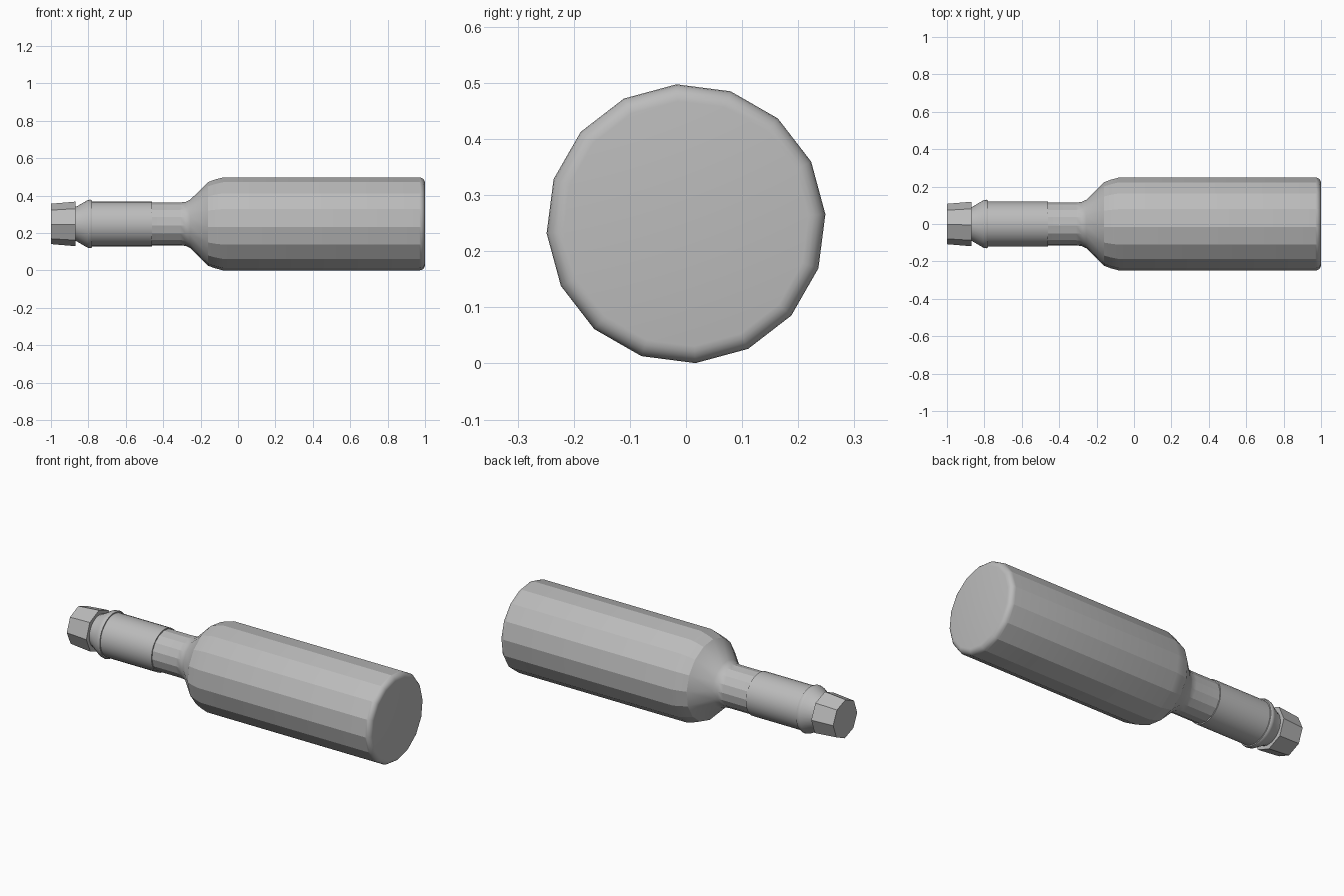
import bpy, bmesh, math

if "Cube" in bpy.data.objects:
    bpy.data.objects.remove(bpy.data.objects["Cube"])

CZ = 0.249  # height of the tool axis
grey = bpy.data.materials.new("plain grey")
grey.diffuse_color = (0.5, 0.5, 0.5, 1)
grey.use_nodes = True
grey.node_tree.nodes["Principled BSDF"].inputs["Base Color"].default_value = grey.diffuse_color


def lathe(name, profile, sides, phase, angle):
    """Turn an (x, radius) profile around the long axis and cap both ends."""
    bm = bmesh.new()
    rings = []
    for x, r in profile:
        turn = [math.radians(phase) + 2 * math.pi * i / sides for i in range(sides)]
        rings.append([bm.verts.new((x, r * math.cos(a), CZ + r * math.sin(a))) for a in turn])
    for a, b in zip(rings, rings[1:]):
        for i in range(sides):
            j = (i + 1) % sides
            bm.faces.new((a[i], a[j], b[j], b[i]))
    bm.faces.new(rings[0])
    bm.faces.new(rings[-1])
    bmesh.ops.recalc_face_normals(bm, faces=bm.faces)
    mesh = bpy.data.meshes.new(name)
    bm.to_mesh(mesh)
    bm.free()
    mesh.materials.append(grey)
    ob = bpy.data.objects.new(name, mesh)
    bpy.context.collection.objects.link(ob)
    bpy.ops.object.select_all(action='DESELECT')
    ob.select_set(True)
    bpy.context.view_layer.objects.active = ob
    bpy.ops.object.shade_smooth_by_angle(angle=math.radians(angle))
    return ob


# Faceted handle with neck, shoulder and rounded end
rounding = [(0.97 + 0.03 * math.sin(t), 0.219 + 0.03 * math.cos(t))
            for t in (math.pi / 2 * k / 5 for k in range(6))]
lathe("handle", [(-0.47, 0.115), (-0.31, 0.115), (-0.28, 0.118), (-0.255, 0.13),
                 (-0.16, 0.224), (-0.125, 0.237), (-0.08, 0.249)] + rounding, 16, 3.9, 21)

# Sleeve on the neck
lathe("sleeve", [(-0.79, 0.12), (-0.46, 0.12)], 32, 3.9, 21)

# Tapered collar
lathe("collar", [(-0.88, 0.092), (-0.865, 0.092), (-0.805, 0.127),
                 (-0.79, 0.13), (-0.78, 0.126)], 32, 3.9, 35)

# Eight-sided flared tip
lathe("tip", [(-1.0, 0.108), (-0.87, 0.119)], 8, 2, 20)
